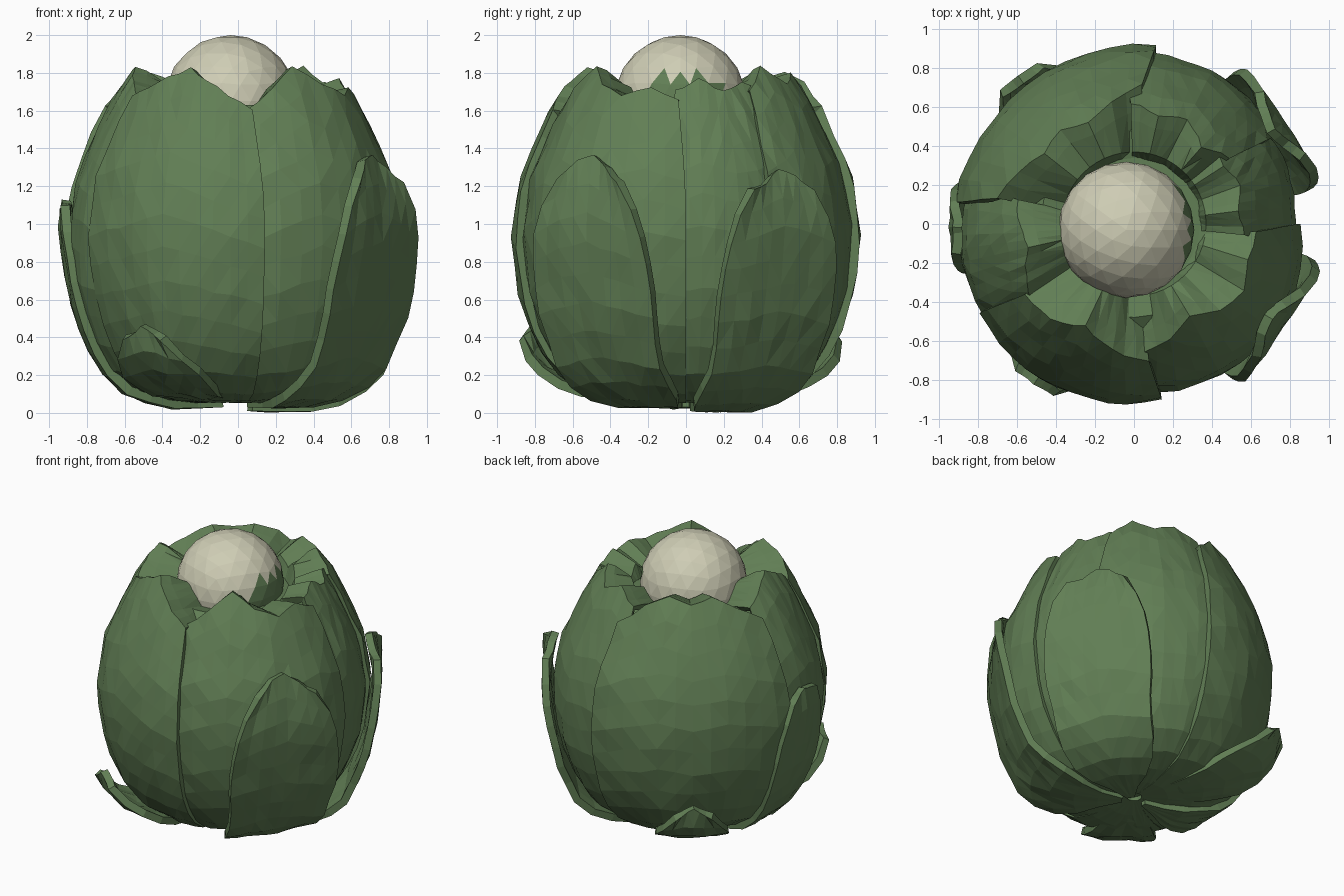
import bpy, bmesh, random
from math import sin, cos, radians, pi
from mathutils import Vector

random.seed(4)
if "Cube" in bpy.data.objects:
    bpy.data.objects.remove(bpy.data.objects["Cube"])


def material(name, rgb):
    m = bpy.data.materials.new(name)
    m.use_nodes = True
    m.diffuse_color = (*rgb, 1)
    m.node_tree.nodes["Principled BSDF"].inputs["Base Color"].default_value = (*rgb, 1)
    return m


green = material("leaf green", (0.12, 0.21, 0.09))
cream = material("pearl cream", (0.62, 0.61, 0.46))

# Profiles as (radius, height) pairs
BUD = [(.05, .06), (.3, .05), (.52, .1), (.68, .22), (.79, .4), (.87, .65),
       (.9, .95), (.855, 1.25), (.71, 1.58), (.62, 1.74), (.52, 1.86)]
OUTER = [(.08, .03), (.35, .02), (.58, .08), (.74, .23), (.86, .5), (.92, .8),
         (.94, 1.0), (.91, 1.2), (.86, 1.37)]
CURLED = [(.05, .08), (.35, .06), (.62, .1), (.84, .21), (.97, .35), (.97, .46)]


def along(profile, t):
    """Point on a profile, with t from 0 to 1 by length."""
    pts = [Vector(p) for p in profile]
    lengths = [(b - a).length for a, b in zip(pts, pts[1:])]
    d = t * sum(lengths)
    for a, b, n in zip(pts, pts[1:], lengths):
        if d <= n:
            return a.lerp(b, d / n)
        d -= n
    return pts[-1]


def lerp_list(values, t):
    f = t * (len(values) - 1)
    i = min(int(f), len(values) - 2)
    return values[i] + (values[i + 1] - values[i]) * (f - i)


def finish(name, bm, mats):
    me = bpy.data.meshes.new(name)
    bm.to_mesh(me)
    bm.free()
    for m in mats:
        me.materials.append(m)
    ob = bpy.data.objects.new(name, me)
    bpy.context.collection.objects.link(ob)
    return ob


def make_leaf(name, profile, start, end, widths, tops, lift=0.0, tilt=0.0,
              flare=0.0, drop=0.0, cols=12, rows=14, lip=False):
    """Leaf wrapped around the axis; tops gives the reach of its rim from start to end."""
    bm = bmesh.new()
    columns = []
    for j in range(cols + 1):
        s = 2 * j / cols - 1
        reach = lerp_list(tops, j / cols)
        path = []
        for i in range(rows + 1):
            t = i / rows
            r, z = along(profile, t * reach)
            grow = min(1, t * 3)
            angle = (start + end) / 2 + s * (end - start) / 2 * lerp_list(widths, t)
            r += grow * (lift + tilt * s + flare * s * s + random.uniform(-.006, .006))
            path.append((r, z - drop + grow * random.uniform(-.008, .008), angle))
        if lip:
            # Rim folds over and runs down towards the pearl
            r, z, angle = path[-1]
            path.append((r * .6 + .16, z - .02, angle))
            path.append((.37, min(z - .07, 1.73), angle))
            path.append((.32, 1.55, angle))
        columns.append([bm.verts.new((r * cos(radians(a)), r * sin(radians(a)), z))
                        for r, z, a in path])
    for left, right in zip(columns, columns[1:]):
        for i in range(len(left) - 1):
            bm.faces.new((left[i], right[i], right[i + 1], left[i + 1]))
    bmesh.ops.triangulate(bm, faces=bm.faces[:])
    mod = finish(name, bm, [green]).modifiers.new("thickness", "SOLIDIFY")
    mod.thickness = .05
    mod.offset = -1


# Inner core that closes the bud beneath the pearl
bm = bmesh.new()
core = [(.3, .09), (.62, .22), (.76, .5), (.8, .95), (.75, 1.3), (.61, 1.54),
        (.48, 1.63), (.34, 1.6)]
rings = [[bm.verts.new((r * cos(k * pi / 12), r * sin(k * pi / 12), z)) for k in range(24)]
         for r, z in core]
for lo, hi in zip(rings, rings[1:]):
    for k in range(24):
        n = (k + 1) % 24
        bm.faces.new((lo[k], lo[n], hi[n], hi[k]))
bm.faces.new(rings[0][::-1])
bm.faces.new(rings[-1])
finish("inner_bud", bm, [green])

# Main petals: start and end direction, rim reach, lift, tilt, flare
FULL = [1, 1, 1, 1, 1, 1, 1, .97, .92]
for name, start, end, tops, lift, tilt, flare in [
        ("front_petal", -150, -81, [.91, .94, .985, .93, .87], .035, .0, -.02),
        ("front_left_petal", -90, 0, [.87, .93, .985, .94, .91, .93, .9], .01, .0, -.05),
        ("left_petal", -8, 48, [.92, .95, .92, .94, .92], -.06, .0, -.01),
        ("back_petal", 32, 94, [.92, .985, .94, .965, .92], -.01, .01, -.02),
        ("back_right_petal", 83, 173, [.88, .94, .975, .95, .965, .93, .88], .01, .0, .02),
        ("right_petal", 166, 219, [.9, .955, .985, .95, .9], .01, .02, -.04)]:
    make_leaf(name, BUD, start, end, FULL, tops, lift=lift, tilt=tilt, flare=flare, lip=True)

# Outer leaves lying on the petals
BROAD = [.8, 1, 1.25, 1.25, 1.1, 1, 1, 1, .95, .88, .75, .5]
for name, start, end, tops, lift, flare, drop in [
        ("outer_front_leaf", -58, -11, [.93, .98, 1, .96, .92], .0, .055, .0),
        ("outer_back_leaf", 11, 57, [.91, .93, .97, .95, .91], .0, .05, .02),
        ("outer_right_leaf", 165, 197, [.83, .87, .85], .01, .01, .0)]:
    make_leaf(name, OUTER, start, end, BROAD, tops, lift=lift, flare=flare, drop=drop,
              cols=8, rows=12)

# Short curled leaves at the foot
TAPER = [1, 1, .95, .9, .7, .3]
for name, centre in [("curled_front_leaf", -122), ("curled_back_leaf", 128)]:
    make_leaf(name, CURLED, centre - 23, centre + 23, TAPER, [.93, 1, .93], cols=6, rows=8)

# Pearl, with a green patch on its left side
bm = bmesh.new()
bmesh.ops.create_icosphere(bm, subdivisions=3, radius=.35)
bmesh.ops.translate(bm, verts=bm.verts, vec=(-.04, -.03, 1.65))
for f in bm.faces:
    c = f.calc_center_median()
    f.material_index = int(c.x > .23 and c.z < 1.79 and -.2 < c.y < .19)
finish("pearl", bm, [cream, green])
